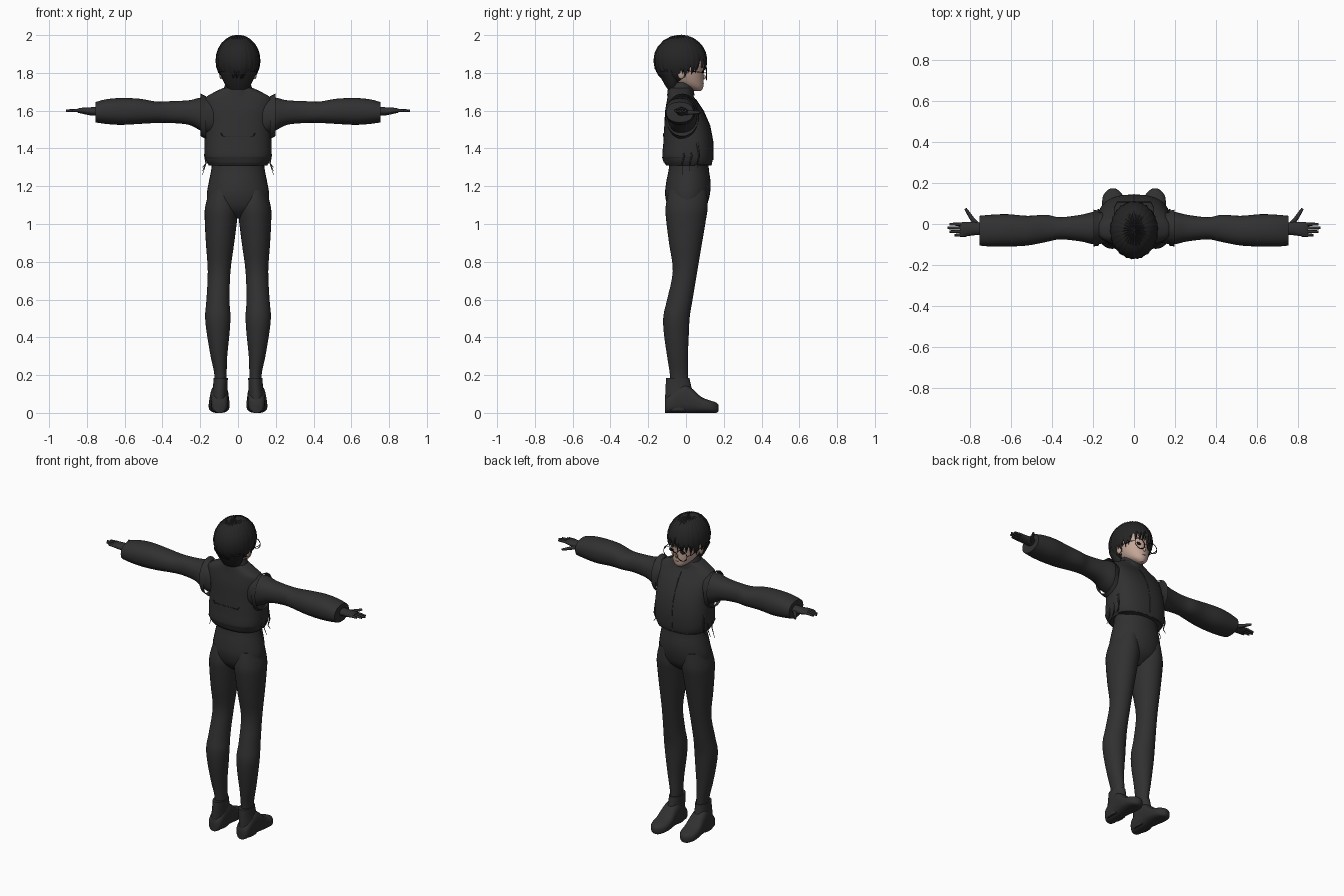
import bpy, bmesh, math, random
from mathutils import Vector

random.seed(4)
if "Cube" in bpy.data.objects:
    bpy.data.objects.remove(bpy.data.objects["Cube"], do_unlink=True)


def material(name, *rgb):
    m = bpy.data.materials.new(name)
    m.use_nodes = True
    m.diffuse_color = (*rgb, 1)
    m.node_tree.nodes["Principled BSDF"].inputs["Base Color"].default_value = (*rgb, 1)
    return m


CLOTH = material("charcoal cloth", .03, .03, .03)
HAIR = material("black hair", .018, .018, .019)
SKIN = material("warm skin", .55, .38, .31)
FRAME = material("black frame", .01, .01, .01)
LIP = material("muted lip", .35, .17, .15)


def finish(name, bm, mat, angle=45):
    bmesh.ops.recalc_face_normals(bm, faces=bm.faces)
    mesh = bpy.data.meshes.new(name)
    bm.to_mesh(mesh)
    bm.free()
    ob = bpy.data.objects.new(name, mesh)
    bpy.context.collection.objects.link(ob)
    mesh.materials.append(mat)
    for p in mesh.polygons:
        p.use_smooth = True
    mesh.set_sharp_from_angle(angle=math.radians(angle))
    return ob


def spline(rows, steps):
    """Catmull-Rom interpolation through rows of numbers."""
    out = []
    for i in range(len(rows) - 1):
        a, b, c, d = (rows[max(0, min(len(rows) - 1, i + k))] for k in (-1, 0, 1, 2))
        for s in range(steps):
            t = s / steps
            out.append([q + t * (r - p) / 2 + t * t * (p - 2.5 * q + 2 * r - w / 2)
                        + t ** 3 * (1.5 * (q - r) + (w - p) / 2)
                        for p, q, r, w in zip(a, b, c, d)])
    return out + [list(rows[-1])]


def loft(name, rows, mat, axis="z", side=1, n=32, steps=4, caps=True, power=1, jag=0):
    """Rows in hundredths: position along axis, then low/high of the two other axes."""
    bm = bmesh.new()
    rings = []
    for i, (t, a0, a1, b0, b1) in enumerate(spline(rows, steps)):
        ring = []
        for k in range(n):
            ang = 2 * math.pi * k / n
            ca, sa = math.cos(ang), math.sin(ang)
            a = (a0 + a1) / 2 + (a1 - a0) / 2 * math.copysign(abs(ca) ** power, ca)
            b = (b0 + b1) / 2 + (b1 - b0) / 2 * math.copysign(abs(sa) ** power, sa)
            # torn edge on the first ring
            tt = t + jag * random.uniform(.6, 1) * (k % 2) if i == 0 and sa > .2 else t
            p = {"z": (a, b, tt), "x": (tt, a, b), "y": (a, tt, b)}[axis]
            ring.append(bm.verts.new((p[0] * side / 100, p[1] / 100, p[2] / 100)))
        rings.append(ring)
    for lo, hi in zip(rings, rings[1:]):
        for k in range(n):
            bm.faces.new((lo[k], lo[k - 1], hi[k - 1], hi[k]))
    if caps:
        bm.faces.new(rings[0])
        bm.faces.new(rings[-1])
    return finish(name, bm, mat)


def tube(name, points, radius, mat, side=1, tip=1, cyclic=False):
    """Round tube in hundredths along points, narrowing to the tip factor."""
    cu = bpy.data.curves.new(name, "CURVE")
    cu.dimensions = "3D"
    cu.bevel_depth = radius / 100
    cu.bevel_resolution = 2
    cu.use_fill_caps = True
    sp = cu.splines.new("POLY")
    sp.points.add(len(points) - 1)
    sp.use_cyclic_u = cyclic
    for i, (p, q) in enumerate(zip(sp.points, points)):
        p.co = (q[0] * side / 100, q[1] / 100, q[2] / 100, 1)
        p.radius = 1 + (tip - 1) * i / (len(points) - 1)
    cu.materials.append(mat)
    ob = bpy.data.objects.new(name, cu)
    bpy.context.collection.objects.link(ob)
    return ob


def ball(name, centre, size, mat, side=1):
    bm = bmesh.new()
    bmesh.ops.create_uvsphere(bm, u_segments=20, v_segments=12, radius=.01)
    for v in bm.verts:
        v.co = Vector([c * s for c, s in zip(v.co, size)]) + Vector(centre) / 100
        v.co.x *= side
    return finish(name, bm, mat)


# Trousers and torso
loft("hips", [(103, -5, 5, -4, 4), (108, -15, 15, -9, 10), (115, -16.5, 16.5, -11, 12.5),
              (122, -15.5, 15.5, -10.5, 13), (130, -14, 14, -9, 12), (138, -14, 14, -9, 12)], CLOTH)
loft("jacket", [(131, -15.5, 15.5, -10.5, 13.5), (135, -17.5, 17.5, -12.5, 14.2),
                (143, -17.8, 17.8, -12, 14.2), (152, -17.5, 17.5, -11.5, 12.5),
                (160, -18, 18, -11, 9), (166, -18, 18, -10, 5), (169, -14, 14, -9.5, 3.5),
                (172, -8, 8, -9, 3)], CLOTH, n=72, power=.8, jag=3)
loft("hem_band", [(132.5, -16, 16, -11.8, 12.8), (135.5, -17.7, 17.7, -12.8, 13.8)],
     CLOTH, n=48, power=.8, caps=False)
loft("collar", [(168, -9, 9, -10, 4.5), (172, -7.5, 7.5, -9.5, 4), (175, -6.5, 6.5, -8.5, 3.5)],
     CLOTH, caps=False)
loft("neck", [(165, -5, 5, -7, 3), (180, -5, 5, -7, 3)], SKIN)
tube("back_pocket_seam", [(-9, -11.8, 148), (-8, -11.9, 146.5), (8, -11.9, 146.5), (9, -11.8, 148)],
     .25, CLOTH)
tube("front_zip", [(0, 14.3, 134), (0, 14.3, 143), (0, 12.6, 152), (0, 9.1, 160), (0, 5, 166)], .3, CLOTH)

for s, label in ((1, "left"), (-1, "right")):
    # Legs and shoes
    loft(label + "_leg", [(9, 6, 12.5, -8, 1), (20, 6, 12.5, -8.5, 1), (30, 5.7, 14.5, -10, 1),
                          (42, 4.5, 16.5, -11.7, 1.5), (51, 4, 17.4, -12, 2), (60, 4.5, 16.7, -10, 3.5),
                          (75, 4, 16, -7, 6), (90, 2, 17, -9, 8.5), (102, .5, 17.6, -10.5, 10.5),
                          (109, 0, 17.4, -10.8, 11.5), (118, 2, 15, -9, 11)], CLOTH, side=s)
    loft(label + "_shoe", [(-11, 7, 12.5, 0, 7), (-9, 5.5, 14, 0, 9.5), (-2, 5, 14.5, 0, 15),
                           (3, 4.8, 15, 0, 13), (8, 4.5, 15.5, 0, 8.5), (13, 5, 15.3, 0, 6.5),
                           (16, 7, 13.5, 0, 5.5), (17.3, 9, 11.5, 1, 4)], CLOTH, "y", s, power=.75)
    loft(label + "_shoe_shaft", [(1, 5.8, 14, -11, 3), (9, 5.6, 13.8, -11, 4), (14, 5.5, 13.2, -10.8, 2.8),
                                 (18.5, 5.4, 13, -10.5, 1.8)], CLOTH, side=s)

    # Sleeve, cuff and armhole edge
    loft(label + "_sleeve", [(13, -9, 5, 147, 166), (19, -10, 6, 149, 167), (26, -8.5, 4.5, 152.5, 165.5),
                             (36, -7.5, 3.3, 153.5, 165), (43, -8.8, 4.5, 153.5, 164.8),
                             (52, -10.5, 4, 153, 166.3), (62, -11, 4.8, 152.5, 166.7),
                             (70, -11, 4.5, 153, 166), (75.5, -10.5, 4, 153.8, 164.5)],
         CLOTH, "x", s, power=.9)
    loft(label + "_armhole_edge", [(17, -10.5, 6.5, 145, 167.6), (19.8, -11, 7, 146.5, 169)],
         CLOTH, "x", s, caps=False)

    # Gloved hand
    loft(label + "_hand", [(73, -5.5, .5, 157.5, 162), (78, -5.5, 1, 157.5, 161.8),
                           (83, -6.2, 1, 158.5, 161.5), (85, -6, .6, 159, 161)], CLOTH, "x", s, n=20)
    for y, length in ((-5.4, 87.5), (-3.7, 90), (-1.9, 91), (-.1, 90)):
        tube(label + "_finger", [(82, y, 160), (86, y, 160.2), (length - 1, y, 160), (length, y, 160)],
             .9, CLOTH, s, .65)
    tube(label + "_thumb", [(76, -1, 159), (79, 2.5, 159), (81, 5.5, 159), (82.3, 7.5, 159)], 1.3, CLOTH, s, .5)

    # Torn strips hanging from the jacket side
    for y in (-2, 2, 6):
        tube(label + "_strip", [(17, y, 143), (17.5, y + 1, 136), (17, y, 132), (18.8, y, 127 + y / 2)],
             .6, CLOTH, s, .2)

    # Ear, eye and glasses side
    ball(label + "_ear", (9, -2.5, 180), (1, 2, 3.2), SKIN, s)
    ball(label + "_eye", (4, 9, 180.5), (1.6, .45, .9), FRAME, s)
    rim = [(4.6 + 3.6 * math.cos(k * math.pi / 12), 10.8, 179.5 + 3.3 * math.sin(k * math.pi / 12))
           for k in range(24)]
    tube(label + "_rim", rim, .22, FRAME, s, cyclic=True)
    tube(label + "_temple", [(8.2, 10.8, 180), (9.6, 8, 180.3), (9.6, -3, 181.5)], .2, FRAME, s)

# Head
loft("head", [(170.3, -1.5, 1.5, 4.5, 7.8), (172, -4.2, 4.2, 0, 9), (175, -6.8, 6.8, -7, 9.3),
              (180, -8.8, 8.8, -11, 9.2), (186, -9.6, 9.6, -13, 9.2), (193, -8, 8, -11, 6),
              (197, -3, 3, -6, 1)], SKIN)
ball("nose", (0, 9.2, 177.8), (.8, 1.4, 1.3), SKIN)
ball("mouth", (0, 9.1, 174.3), (1.6, .4, .3), LIP)
tube("glasses_bridge", [(-1, 10.8, 180), (0, 11, 180.6), (1, 10.8, 180)], .2, FRAME)

# Hair cap, opened over the face
CENTRE, SIZE = Vector((0, -.03, 1.865)), Vector((.113, .136, .13))


def on_hair(a, p, lift=1):
    d = Vector((math.sin(a) * math.sin(p), math.cos(a) * math.sin(p), math.cos(p)))
    return CENTRE + Vector([x * y for x, y in zip(d, SIZE)]) * lift


bm = bmesh.new()
bmesh.ops.create_uvsphere(bm, u_segments=32, v_segments=20, radius=1)
for v in bm.verts:
    v.co = CENTRE + Vector([x * y for x, y in zip(v.co, SIZE)])
face_side = [f for f in bm.faces if f.calc_center_median().y > -.02
             and f.calc_center_median().z < 1.87 - .6 * max(0, .04 - f.calc_center_median().y)]
bmesh.ops.delete(bm, geom=face_side, context="FACES")
finish("hair_cap", bm, HAIR)
loft("nape_hair", [(171, -5, 5, -9.5, -4), (175, -7.5, 7.5, -12, -3), (181, -10, 10, -15, -3)], HAIR)


# Ridged locks falling from the crown
def lock(bm, a, end, width, lift):
    rows, sweep = [], random.uniform(-.12, .12)
    for i in range(9):
        t = i / 8
        w, mid = width * (1 - t ** 4), a + sweep * t * t
        rows.append([bm.verts.new(on_hair(mid + k * w, .05 + (end - .05) * t, lift + .035 * (k == 0)))
                     for k in (-1, 0, 1)])
    for lo, hi in zip(rows, rows[1:]):
        for k in (0, 1):
            bm.faces.new((lo[k], lo[k + 1], hi[k + 1], hi[k]))


bm = bmesh.new()
for layer in (0, 1):
    for k in range(26):
        a = (k + layer / 2) * math.tau / 26
        a = a - math.tau if a > math.pi else a
        back = abs(a) / math.pi
        lock(bm, a, 1.82 + .75 * back + random.uniform(-.12, .2), .17, 1.0 + .02 * layer)
finish("hair_locks", bm, HAIR)
